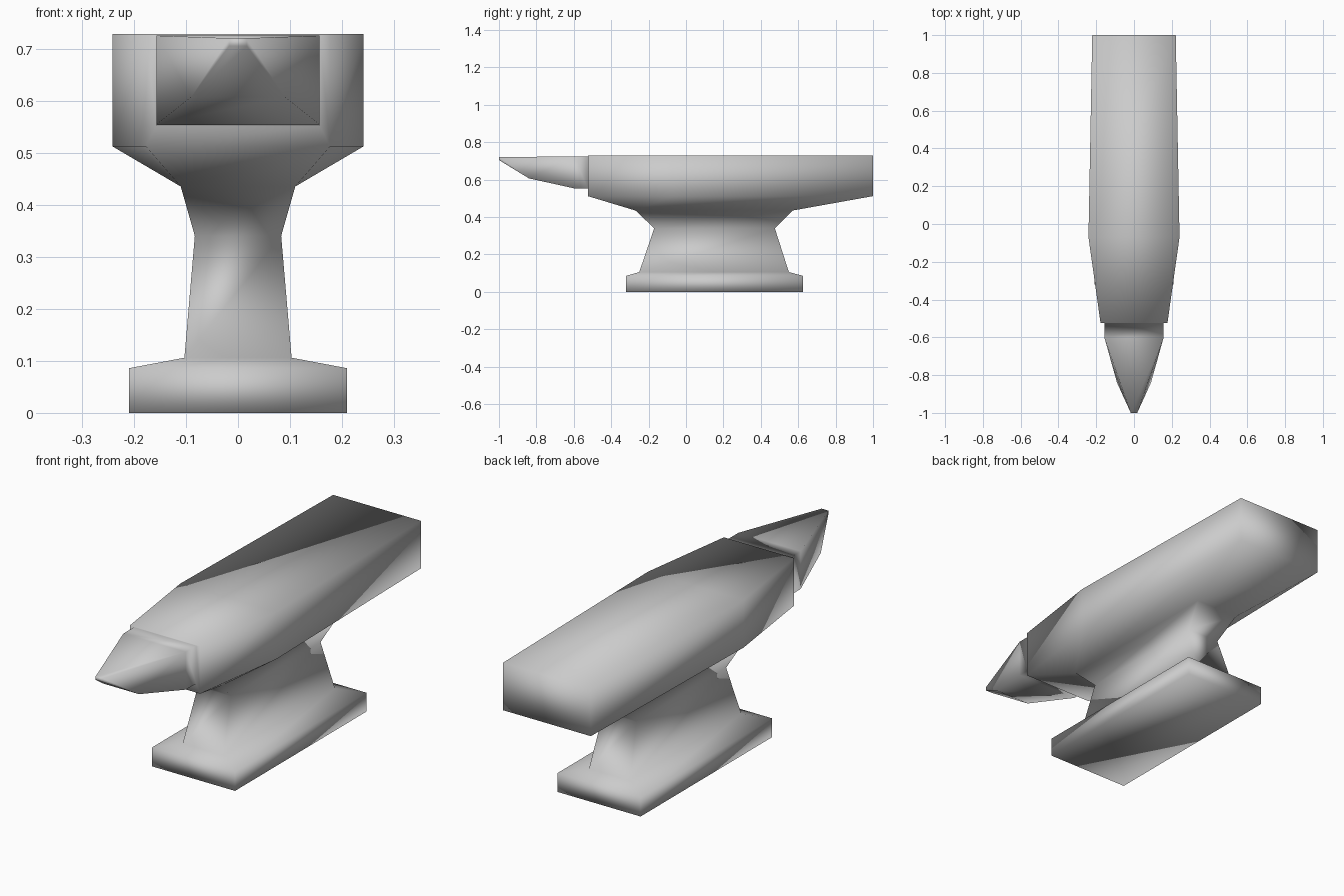
import bpy, bmesh

cube = bpy.data.objects.get("Cube")
if cube:
    bpy.data.objects.remove(cube, do_unlink=True)

steel = bpy.data.materials.new("grey_steel")
steel.use_nodes = True
GREY = (0.6, 0.6, 0.6, 1)
steel.diffuse_color = GREY
steel.node_tree.nodes["Principled BSDF"].inputs["Base Color"].default_value = GREY

bm = bmesh.new()


def rect_ring(half_x, y_front, y_back, z):
    """Horizontal rectangle: front left, front right, back right, back left."""
    return [bm.verts.new(p) for p in ((-half_x, y_front, z), (half_x, y_front, z),
                                      (half_x, y_back, z), (-half_x, y_back, z))]


def slab_ring(z):
    """Six-sided outline of the working slab, widest just ahead of the middle."""
    half = [(0.177, -0.525), (0.241, -0.07), (0.221, 1.0)]
    pts = [(-half[0][0], half[0][1])] + half + [(-x, y) for x, y in half[:0:-1]]
    return [bm.verts.new((x, y, z)) for x, y in pts]


def horn_ring(y, top_x, top_z, low_x, low_z):
    """Upright four-sided section of the horn."""
    return [bm.verts.new(p) for p in ((-low_x, y, low_z), (low_x, y, low_z),
                                      (top_x, y, top_z), (-top_x, y, top_z))]


def skin(a, b, skip=()):
    n = len(a)
    for i in range(n):
        if i not in skip:
            j = (i + 1) % n
            bm.faces.new((a[i], a[j], b[j], b[i]))


# Foot, waist and shoulder
rings = [rect_ring(*r) for r in ((0.209, -0.32, 0.625, 0), (0.209, -0.32, 0.625, 0.086),
                                 (0.103, -0.25, 0.55, 0.106), (0.083, -0.17, 0.475, 0.34),
                                 (0.11, -0.27, 0.57, 0.435))]
for lower, upper in zip(rings, rings[1:]):
    skin(lower, upper)
bm.faces.new(rings[0][::-1])

# Slab underside spreads from the four-sided shoulder to six sides
fl, fr, br, bl = rings[-1]
low, top = slab_ring(0.512), slab_ring(0.728)
for face in ((fl, fr, low[1], low[0]), (fr, low[2], low[1]), (fr, br, low[3], low[2]),
             (br, bl, low[4], low[3]), (bl, fl, low[5], low[4]), (fl, low[0], low[5])):
    bm.faces.new(face)

# Slab sides and top face
skin(low, top, skip=(0,))
a, b, c, d, e, f = top
for face in ((a, b, c, f), (f, c, d), (f, d, e)):
    bm.faces.new(face)

# Horn set into the front of the slab
front = [low[0], low[1], top[1], top[0]]
base = horn_ring(-0.525, 0.157, 0.725, 0.157, 0.552)
neck = horn_ring(-0.6, 0.157, 0.725, 0.157, 0.554)
tip = horn_ring(-1.0, 0.017, 0.72, 0.017, 0.705)
belly = [bm.verts.new((x, -0.84, 0.607)) for x in (-0.09, 0.09)]
skin(front, base)
skin(base, neck)
bm.faces.new((neck[0], neck[1], belly[1], belly[0]))
bm.faces.new((belly[0], belly[1], tip[1], tip[0]))
bm.faces.new((neck[2], neck[3], tip[3], tip[2]))
for s, t in ((1, 2), (0, 3)):
    bm.faces.new((neck[s], neck[t], belly[s]))
    bm.faces.new((neck[t], tip[t], belly[s]))
    bm.faces.new((belly[s], tip[t], tip[s]))
bm.faces.new(tip)

bmesh.ops.recalc_face_normals(bm, faces=bm.faces)
for face in bm.faces:
    face.smooth = True

mesh = bpy.data.meshes.new("anvil")
bm.to_mesh(mesh)
bm.free()
mesh.materials.append(steel)
anvil = bpy.data.objects.new("anvil", mesh)
bpy.context.collection.objects.link(anvil)
